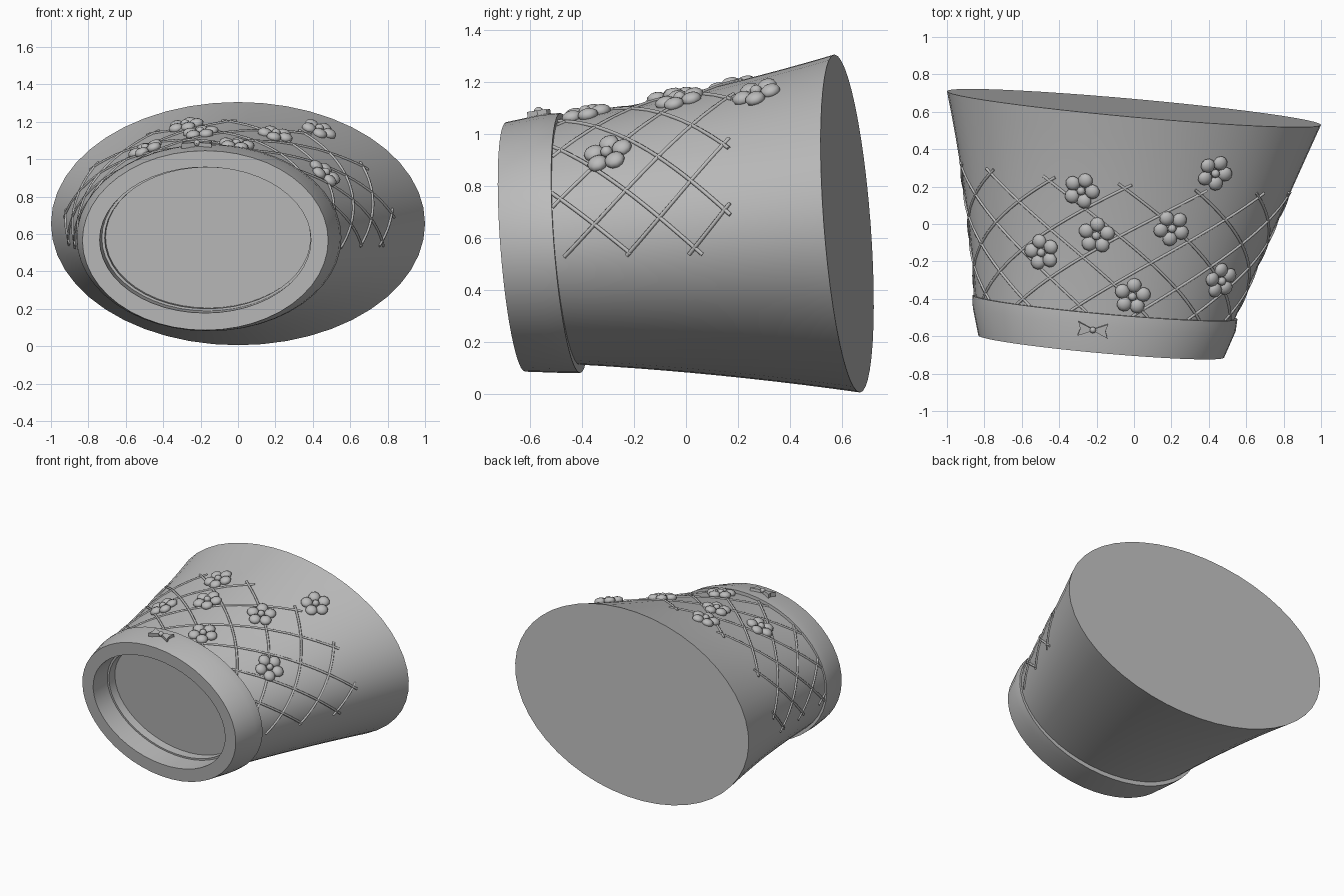
import bpy, bmesh, math
from mathutils import Vector, Matrix

if "Cube" in bpy.data.objects:
    bpy.data.objects.remove(bpy.data.objects["Cube"])

SEG = 48
SX, SZ = -0.09, -0.075          # tilt of every cross-section plane
Y0, Y1 = 0.62, -0.445           # section centres: wide end, collar end

mat = bpy.data.materials.new("light_grey")
mat.diffuse_color = (0.5, 0.5, 0.5, 1)
mat.use_nodes = True
mat.node_tree.nodes["Principled BSDF"].inputs["Base Color"].default_value = mat.diffuse_color


def finish(bm, name, angle=35):
    bmesh.ops.recalc_face_normals(bm, faces=bm.faces)
    me = bpy.data.meshes.new(name)
    bm.to_mesh(me)
    bm.free()
    ob = bpy.data.objects.new(name, me)
    bpy.context.collection.objects.link(ob)
    me.materials.append(mat)
    bpy.ops.object.select_all(action='DESELECT')
    ob.select_set(True)
    bpy.context.view_layer.objects.active = ob
    bpy.ops.object.shade_smooth_by_angle(angle=math.radians(angle))
    return ob


def on_oval(cx, yc, cz, rx, rz, a):
    c, s = rx * math.cos(a), rz * math.sin(a)
    return Vector((cx + c, yc + SX * c + SZ * s, cz + s))


def section(yc):
    """Body section at centre depth yc, quadratic through three measured ovals."""
    t = (Y0 - yc) / (Y0 - Y1)
    q = lambda a, b, c: a*(1-t)*(1-2*t) + 4*b*t*(1-t) + c*t*(2*t-1)
    return (q(0, -.07, -.155), yc, q(.655, .618, .585),
            q(1, .837, .695), q(.65, .548, .473))


def surf(yc, a):
    return on_oval(*section(yc), a)


def frame(yc, a):
    """Surface point with tangent, up-slope and normal axes."""
    p = surf(yc, a)
    u = (surf(yc, a - .01) - surf(yc, a + .01)).normalized()
    v = surf(yc + .01, a) - surf(yc - .01, a)
    n = u.cross(v).normalized()
    return p, u, n.cross(u), n


def locate(x, y):
    """Section depth and angle of the body's upper surface above (x, y)."""
    yc = y
    for _ in range(20):
        cx, _y, cz, rx, rz = section(yc)
        a = math.acos(max(-1, min(1, (x - cx) / rx)))
        yc = y - SX * rx * math.cos(a) - SZ * rz * math.sin(a)
    return yc, a


def loft(bm, sections, cap_first=False, cap_last=False):
    rings = [[bm.verts.new(on_oval(*s, 2 * math.pi * i / SEG)) for i in range(SEG)]
             for s in sections]
    for r, q in zip(rings, rings[1:]):
        for i in range(SEG):
            j = (i + 1) % SEG
            bm.faces.new((r[i], r[j], q[j], q[i]))
    if cap_first:
        bm.faces.new(rings[0])
    if cap_last:
        bm.faces.new(rings[-1])


# Flared oval body, closed at the wide end
bm = bmesh.new()
loft(bm, [section(Y0 + (Y1 - Y0) * i / 10) for i in range(11)], cap_first=True)
finish(bm, "body")

# Collar with recessed opening
bm = bmesh.new()
loft(bm, [(-.155, -.445, .583, .68, .465), (-.155, -.445, .58, .708, .50),
          (-.159, -.51, .578, .703, .498), (-.175, -.655, .565, .657, .48),
          (-.175, -.655, .567, .565, .39), (-.163, -.51, .578, .565, .39),
          (-.163, -.51, .578, .55, .378), (-.158, -.45, .582, .55, .378)],
     cap_last=True)
finish(bm, "collar")

# Diagonal lattice of thin rods wrapped over the upper side
bm = bmesh.new()
TOP, LOW, STEP, SIDES = .255, -.445, 27.3, 6
for sign, sweep in ((1, 70), (-1, 74)):
    for k in range(-6, 7):
        pts = []
        for i in range(41):
            yc = TOP + (LOW - TOP) * i / 40
            deg = 90 + STEP * k + sign * sweep * (.233 - yc) / .68
            if -9 < deg < 189:
                pts.append(surf(yc, math.radians(deg)))
        if len(pts) < 4:
            continue
        prev = None
        for i, p in enumerate(pts):
            d = (pts[min(i + 1, len(pts) - 1)] - pts[max(i - 1, 0)]).normalized()
            e = d.cross(Vector((0, 1, 0))).normalized()
            f = d.cross(e)
            ring = [bm.verts.new(p + .008 * (e * math.cos(b) + f * math.sin(b)))
                    for b in (2 * math.pi * j / SIDES for j in range(SIDES))]
            if prev:
                for j in range(SIDES):
                    h = (j + 1) % SIDES
                    bm.faces.new((prev[j], prev[h], ring[h], ring[j]))
            if i in (0, len(pts) - 1):
                bm.faces.new(ring)
            prev = ring
finish(bm, "lattice", 65)


def basis(p, u, v, n):
    m = Matrix((u, v, n)).transposed().to_4x4()
    m.translation = p
    return m


def blob(bm, m, loc, size, seg=10):
    bmesh.ops.create_uvsphere(bm, u_segments=seg, v_segments=6, radius=1,
                              matrix=m @ Matrix.Translation(loc) @ Matrix.Diagonal((*size, 1)))


# Five-petal flowers seated on the lattice
for n, (x, y) in enumerate([(-.28, .18), (-.20, -.06), (-.49, -.15), (.20, -.02),
                            (.43, .275), (-.01, -.385), (.46, -.30)]):
    bm = bmesh.new()
    m = basis(*frame(*locate(x, y)))
    for i in range(5):
        a = 2 * math.pi * i / 5 + .3 * n
        blob(bm, m, (.06 * math.cos(a), .06 * math.sin(a), .008), (.04, .04, .026))
    blob(bm, m, (0, 0, .018), (.024, .024, .022), 8)
    finish(bm, f"flower_{n + 1}", 50)

# Small bow on top of the collar: two loops and a knot
bm = bmesh.new()
m = basis(Vector((-.22, -.565, 1.074)), Vector((1, SX, 0)).normalized(),
          Vector((.07, 1, .16)).normalized(), Vector((0, -.16, 1)).normalized())
for s in (-1, 1):
    lo, hi = ([bm.verts.new(m @ Vector((s * x, y, z))) for x, y in
               ((.01, -.008), (.08, -.038), (.068, 0), (.08, 0.038), (.01, .008))]
              for z in (-.012, .016))
    bm.faces.new(lo)
    bm.faces.new(hi)
    for i in range(5):
        j = (i + 1) % 5
        bm.faces.new((lo[i], lo[j], hi[j], hi[i]))
blob(bm, m, (0, 0, .012), (.018, .018, .018), 8)
finish(bm, "bow")
